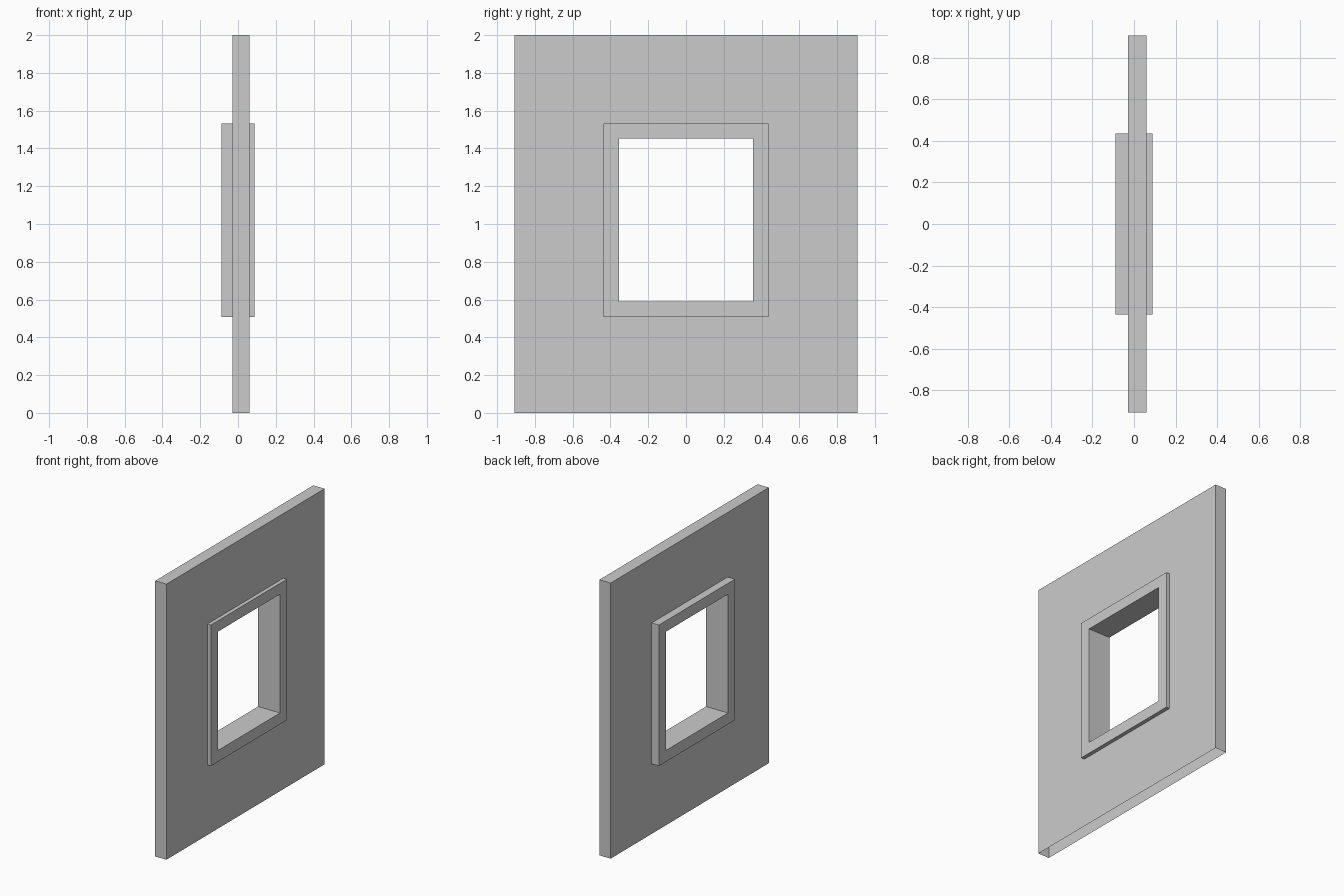
import bpy
import bmesh

if "Cube" in bpy.data.objects:
    bpy.data.objects.remove(bpy.data.objects["Cube"])


def rect(bm, x, half_y, z0, z1):
    corners = [(-half_y, z0), (half_y, z0), (half_y, z1), (-half_y, z1)]
    return [bm.verts.new((x, y, z)) for y, z in corners]


def bridge(bm, a, b, sides=range(4)):
    for i in sides:
        j = (i + 1) % 4
        bm.faces.new((a[i], a[j], b[j], b[i]))


def finish(bm, name):
    mesh = bpy.data.meshes.new(name)
    bm.to_mesh(mesh)
    bm.free()
    bpy.context.collection.objects.link(bpy.data.objects.new(name, mesh))


# Rectangles as (half width in y, bottom z, top z)
WALL = (0.907, 0.0, 2.0)
FRAME = (0.436, 0.508, 1.531)
OPENING = (0.356, 0.59, 1.452)

# Wall panel: hollow, cut out for the window, open underneath
bm = bmesh.new()
loops = [rect(bm, x, *size) for x, size in
         ((-0.03, FRAME), (-0.03, WALL), (0.06, WALL), (0.06, FRAME))]
bridge(bm, loops[0], loops[1])
bridge(bm, loops[1], loops[2], sides=(1, 2, 3))
bridge(bm, loops[2], loops[3])
finish(bm, "wall_panel")

# Window frame: closed ring standing proud of both wall faces
bm = bmesh.new()
loops = [rect(bm, x, *size) for x, size in
         ((-0.088, OPENING), (-0.088, FRAME), (0.088, FRAME), (0.088, OPENING))]
for k in range(4):
    bridge(bm, loops[k], loops[(k + 1) % 4])
finish(bm, "window_frame")
